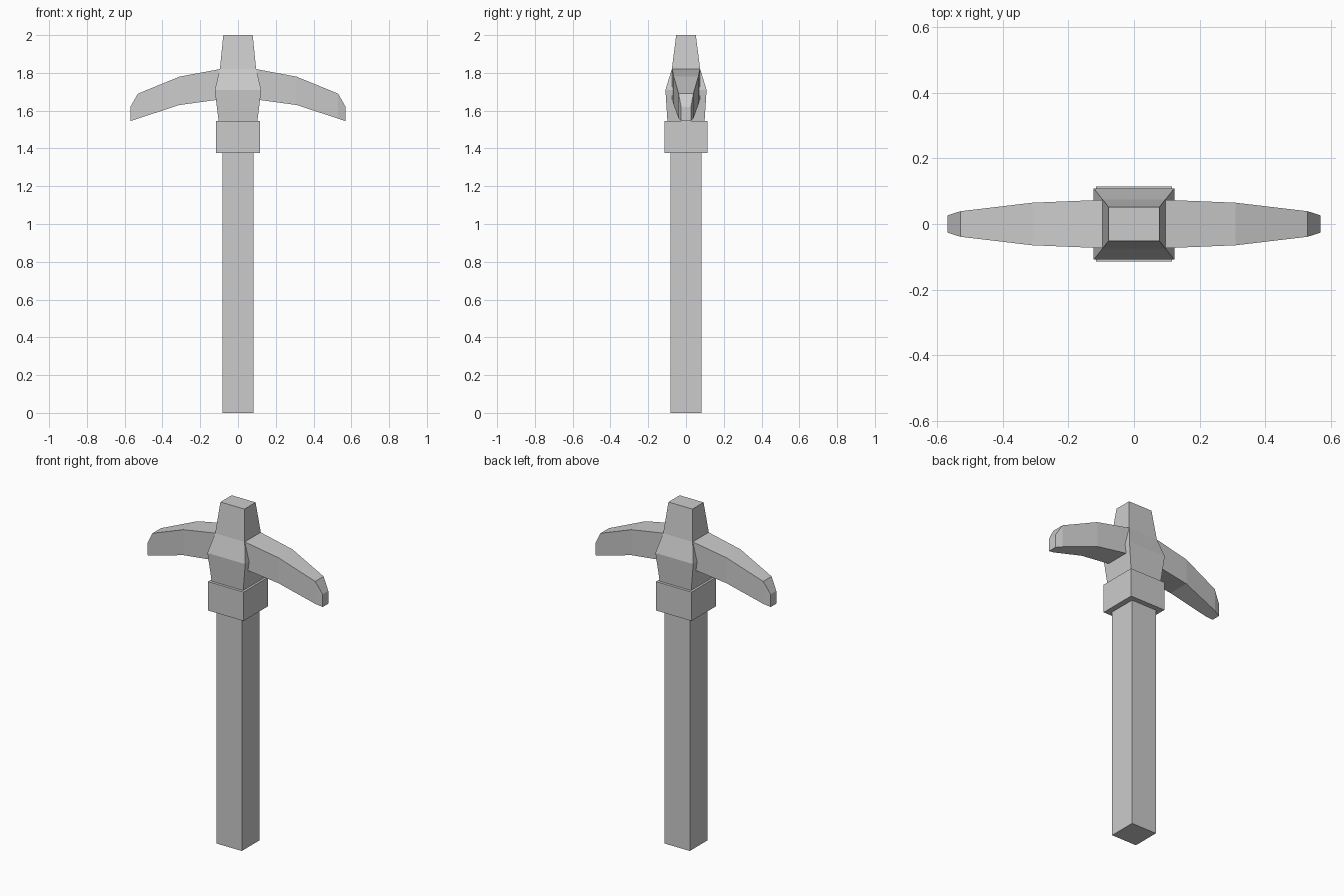
import bpy

if "Cube" in bpy.data.objects:
    bpy.data.objects.remove(bpy.data.objects["Cube"])

grey = bpy.data.materials.new("plain_grey")
grey.diffuse_color = (0.6, 0.6, 0.6, 1)
grey.use_nodes = True
grey.node_tree.nodes["Principled BSDF"].inputs["Base Color"].default_value = grey.diffuse_color


def loft(name, rings):
    """Flat-faced solid through a list of four-cornered rings."""
    verts = [p for ring in rings for p in ring]
    last = 4 * (len(rings) - 1)
    faces = [(3, 2, 1, 0), tuple(range(last, last + 4))]
    for r in range(len(rings) - 1):
        for i in range(4):
            a, b = 4 * r + i, 4 * r + (i + 1) % 4
            faces.append((a, b, b + 4, a + 4))
    mesh = bpy.data.meshes.new(name)
    mesh.from_pydata(verts, [], faces)
    mesh.materials.append(grey)
    obj = bpy.data.objects.new(name, mesh)
    bpy.context.collection.objects.link(obj)
    return obj


def level(z, x, y):
    """Horizontal rectangle with half sizes x and y."""
    return [(-x, -y, z), (x, -y, z), (x, y, z), (-x, y, z)]


def section(x, bottom, top, y):
    """Cross-section of a pick arm at distance x."""
    return [(x, -y, bottom), (x, y, bottom), (x, y, top), (x, -y, top)]


# Shaft, collar and faceted head block
loft("handle", [level(0, 0.083, 0.083), level(1.5, 0.083, 0.083)])
loft("collar", [level(1.375, 0.116, 0.114), level(1.545, 0.116, 0.114)])
loft("head_block", [level(1.54, 0.102, 0.098), level(1.71, 0.123, 0.109),
                    level(1.82, 0.096, 0.075), level(2.0, 0.078, 0.052)])

# Curved pick arm, mirrored to the other side
arm = loft("pick_arms", [section(0.09, 1.66, 1.821, 0.074),
                         section(0.31, 1.63, 1.78, 0.065),
                         section(0.53, 1.558, 1.69, 0.039),
                         section(0.57, 1.545, 1.62, 0.026)])
arm.modifiers.new("other_side", 'MIRROR').use_axis[0] = True
